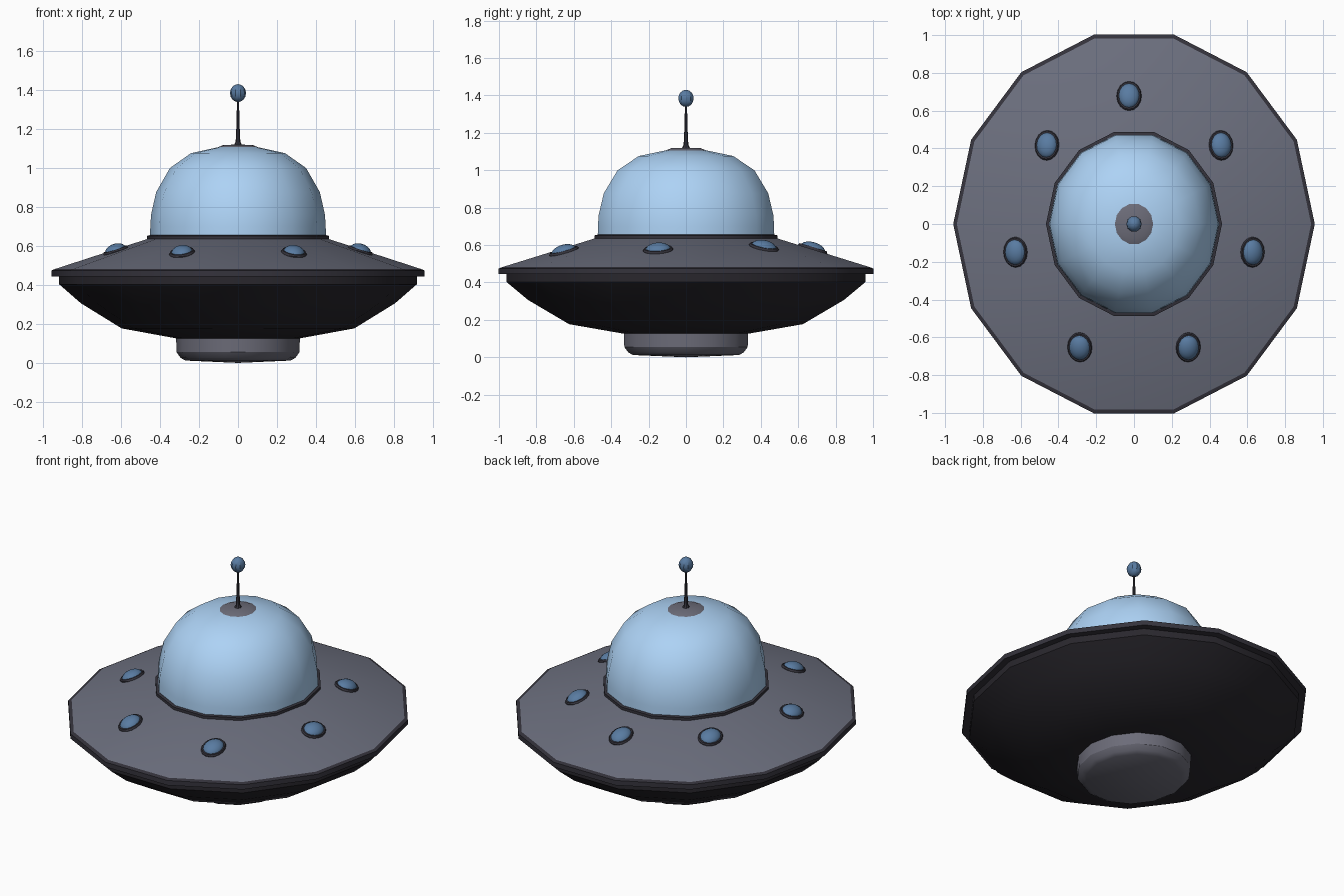
import bpy, bmesh
from math import pi, sin, cos, atan2, hypot, radians
from mathutils import Vector, Matrix

if "Cube" in bpy.data.objects:
    bpy.data.objects.remove(bpy.data.objects["Cube"])

SIDES = 14
YS = 1.074      # the saucer is slightly longer front to back
SLOPE = 0.325   # fall of the upper deck per unit of radius


def material(name, rgb):
    m = bpy.data.materials.new(name)
    m.diffuse_color = (*rgb, 1)
    m.use_nodes = True
    m.node_tree.nodes["Principled BSDF"].inputs["Base Color"].default_value = m.diffuse_color
    return m


GREY = material("deck_grey", (0.15, 0.16, 0.21))
PURPLE = material("base_grey", (0.15, 0.15, 0.19))
DARK = material("dark_trim", (0.035, 0.033, 0.045))
HULL = material("dark_hull", (0.022, 0.02, 0.026))
GLASS = material("glass_blue", (0.42, 0.65, 0.92))
LAMP = material("lamp_blue", (0.10, 0.20, 0.36))


def revolve(name, profile, mat, sides=SIDES, closed=False, scale=(1, YS, 1), matrix=None):
    """Spin an (r, z) profile about z; radius 0 makes a pole."""
    bm = bmesh.new()
    rings = []
    for r, z in profile:
        if r == 0:
            rings.append([bm.verts.new((0, 0, z * scale[2]))] * sides)
        else:
            rings.append([bm.verts.new((r * cos(2 * pi * i / sides) * scale[0],
                                        r * sin(2 * pi * i / sides) * scale[1],
                                        z * scale[2])) for i in range(sides)])
    pairs = list(zip(rings, rings[1:])) + ([(rings[-1], rings[0])] if closed else [])
    for a, b in pairs:
        for i in range(sides):
            j = (i + 1) % sides
            quad = list(dict.fromkeys((a[i], a[j], b[j], b[i])))
            bm.faces.new(quad)
    bmesh.ops.recalc_face_normals(bm, faces=bm.faces)
    me = bpy.data.meshes.new(name)
    bm.to_mesh(me)
    bm.free()
    me.materials.append(mat)
    me.shade_smooth()
    me.set_sharp_from_angle(angle=radians(30))
    ob = bpy.data.objects.new(name, me)
    bpy.context.collection.objects.link(ob)
    if matrix:
        ob.matrix_world = matrix
    return ob


# Saucer body, from bottom to top
revolve("landing_base", [(0, 0.0), (0.27, 0.012), (0.295, 0.026), (0.315, 0.055),
                         (0.318, 0.14), (0, 0.14)], PURPLE)
revolve("lower_hull", [(0, 0.126), (0.318, 0.126), (0.597, 0.177), (0.806, 0.306),
                       (0.917, 0.403), (0.917, 0.45), (0, 0.45)], HULL)
revolve("rim", [(0.90, 0.444), (0.957, 0.444), (0.957, 0.474), (0.938, 0.482),
                (0.90, 0.482)], DARK, closed=True)
revolve("upper_deck", [(0, 0.46), (0.938, 0.46), (0.938, 0.482),
                       (0.46, 0.482 + SLOPE * 0.478), (0, 0.64)], GREY)
revolve("dome_ring", [(0.44, 0.62), (0.466, 0.63), (0.466, 0.652), (0.44, 0.658)],
        DARK, closed=True)

# Glass dome
revolve("dome", [(0, 0.64), (0.451, 0.64), (0.450, 0.70), (0.446, 0.76), (0.420, 0.876),
                 (0.349, 1.0), (0.241, 1.076), (0.10, 1.107), (0, 1.11)], GLASS)

# Antenna
revolve("antenna_plate", [(0, 1.09), (0.103, 1.095), (0.103, 1.106), (0.075, 1.118),
                          (0, 1.12)], PURPLE)
revolve("antenna_rod", [(0, 1.11), (0.022, 1.115), (0.012, 1.135), (0.008, 1.22),
                        (0.005, 1.36), (0, 1.36)], DARK, sides=8)
ball = [(sin(pi * k / 8) if 0 < k < 8 else 0, -cos(pi * k / 8)) for k in range(9)]
revolve("antenna_ball", ball, LAMP, sides=10, scale=(0.041, 0.043, 0.046),
        matrix=Matrix.Translation((0, 0, 1.384)))

# Seven oval lamps lying on the sloping deck
spots = [(-0.026, 0.677)] + [(s * x, y) for s in (-1, 1)
                             for x, y in ((0.46, 0.416), (0.627, -0.149), (0.287, -0.652))]
half_dome = [(cos(pi * k / 10) if k < 5 else 0, sin(pi * k / 10)) for k in range(6)]
for n, (x, y) in enumerate(spots, 1):
    # deck height and normal under the lamp, allowing for its flat sides
    r, a = hypot(x, y / YS), atan2(y / YS, x)
    sector = 2 * pi / SIDES
    r_flat = r * cos(a % sector - sector / 2) / cos(sector / 2)
    z = 0.482 + SLOPE * (0.938 - r_flat)
    normal = Vector((SLOPE * x / r, SLOPE * y / (r * YS * YS), 1)).normalized()
    turn = Vector((0, 0, 1)).rotation_difference(normal).to_matrix().to_4x4()
    place = Matrix.Translation((x, y, z)) @ turn
    revolve(f"lamp_socket_{n}", [(0.85, -0.015), (1.0, -0.01), (1.0, 0.004), (0.93, 0.012),
                                 (0.80, 0.012)], DARK, 16, True, (0.066, 0.081, 1), place)
    revolve(f"lamp_{n}", [(1, -0.2)] + half_dome, LAMP, 16,
            scale=(0.057, 0.070, 0.039), matrix=place)
